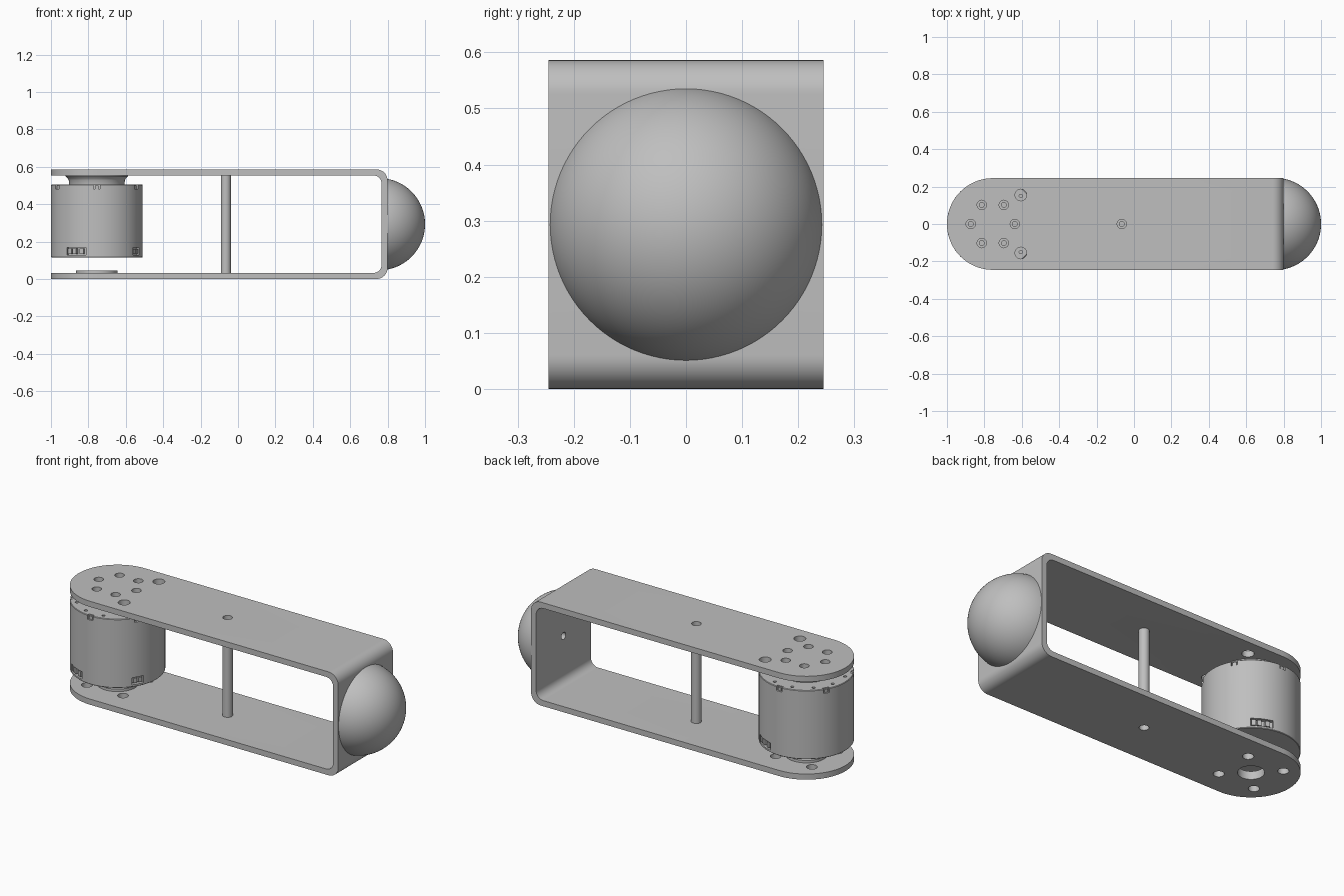
import bpy, bmesh
from math import sin, cos, pi, radians, sqrt
from mathutils import Matrix, Vector

if "Cube" in bpy.data.objects:
    bpy.data.objects.remove(bpy.data.objects["Cube"])

grey = bpy.data.materials.new("plain grey")
GREY = (0.52, 0.52, 0.52, 1)
grey.diffuse_color = GREY
grey.use_nodes = True
grey.node_tree.nodes["Principled BSDF"].inputs["Base Color"].default_value = GREY

AX = -0.755          # motor axis
R = 0.245            # motor radius and half width of the bracket
H = 0.586            # bracket height
T = 0.032            # plate thickness
WALL = 0.80          # outer face of the end wall
PIN_X = -0.065


def finish(bm, name):
    bmesh.ops.recalc_face_normals(bm, faces=bm.faces)
    mesh = bpy.data.meshes.new(name)
    bm.to_mesh(mesh)
    bm.free()
    mesh.materials.append(grey)
    ob = bpy.data.objects.new(name, mesh)
    bpy.context.collection.objects.link(ob)
    return ob


def prism(name, points, direction):
    """Extrude a closed outline along a direction."""
    bm = bmesh.new()
    face = bm.faces.new([bm.verts.new(p) for p in points])
    out = bmesh.ops.extrude_face_region(bm, geom=[face])
    moved = [g for g in out["geom"] if isinstance(g, bmesh.types.BMVert)]
    bmesh.ops.translate(bm, verts=moved, vec=direction)
    return finish(bm, name)


def lathe(name, profile, x, segments=96):
    """Spin an (r, z) profile about a vertical axis at x."""
    bm = bmesh.new()
    verts = [bm.verts.new((x + r, 0, z)) for r, z in profile]
    edges = [bm.edges.new(pair) for pair in zip(verts, verts[1:])]
    bmesh.ops.spin(bm, geom=verts + edges, cent=(x, 0, 0), axis=(0, 0, 1),
                   angle=2 * pi, steps=segments)
    bmesh.ops.remove_doubles(bm, verts=bm.verts, dist=1e-5)
    return finish(bm, name)


def add_rod(bm, x, y, z0, z1, r, segments=32):
    bmesh.ops.create_cone(bm, cap_ends=True, segments=segments, radius1=r, radius2=r,
                          depth=z1 - z0, matrix=Matrix.Translation((x, y, (z0 + z1) / 2)))


def add_box(bm, angle, radius, z, size):
    """Box placed on the motor side at an angle; size is depth, width, height."""
    m = (Matrix.Translation((AX, 0, z)) @ Matrix.Rotation(radians(angle), 4, "Z")
         @ Matrix.Translation((radius, 0, 0)) @ Matrix.Diagonal((*size, 1)))
    bmesh.ops.create_cube(bm, size=1, matrix=m)


def combine(ob, other, operation="DIFFERENCE"):
    mod = ob.modifiers.new("cut", "BOOLEAN")
    mod.operation, mod.solver, mod.object = operation, "EXACT", other
    bpy.context.view_layer.objects.active = ob
    bpy.ops.object.modifier_apply(modifier=mod.name)
    bpy.data.objects.remove(other)


def smooth(ob, angle=30):
    bpy.ops.object.select_all(action="DESELECT")
    ob.select_set(True)
    bpy.context.view_layer.objects.active = ob
    bpy.ops.object.shade_smooth_by_angle(angle=radians(angle))


def arc(cx, cy, r, start, end, steps):
    angles = [radians(start + (end - start) * i / steps) for i in range(steps + 1)]
    return [(cx + r * cos(a), cy + r * sin(a)) for a in angles]


def ring(count, radius, first=0):
    return [(AX + radius * cos(radians(first) + 2 * pi * i / count),
             radius * sin(radians(first) + 2 * pi * i / count)) for i in range(count)]


# U-shaped bracket: bent strip trimmed to a round end
ro, ri = 0.06, 0.045
outer = arc(WALL - ro, ro, ro, -90, 0, 10) + arc(WALL - ro, H - ro, ro, 0, 90, 10)
inner = (arc(WALL - T - ri, H - T - ri, ri, 90, 0, 10)
         + arc(WALL - T - ri, T + ri, ri, 0, -90, 10))
strip = [(-1.1, 0)] + outer + [(-1.1, H), (-1.1, H - T)] + inner + [(-1.1, T)]
bracket = prism("bracket", [(x, -R, z) for x, z in strip], (0, 2 * R, 0))
trim = [(1, -R - 0.01), (1, R + 0.01), (AX, R + 0.01)]
trim = arc(AX, 0, R, 90, 270, 48) + [(1, -R), (1, R)]
combine(bracket, prism("trim", [(x, y * 1.0001, -0.1) for x, y in trim], (0, 0, 0.9)),
        "INTERSECT")

# Bolt, access and cable holes in the bracket
bm = bmesh.new()
for x, y in ring(6, 0.118):
    add_rod(bm, x, y, H - 0.1, H + 0.1, 0.025)
for side in (-1, 1):
    add_rod(bm, -0.605, side * 0.155, H - 0.1, H + 0.1, 0.031)
for x, y in ring(4, 0.16, 45):
    add_rod(bm, x, y, -0.1, 0.1, 0.028)
add_rod(bm, AX, 0, -0.1, 0.1, 0.067, 48)
for z in (0, H):
    add_rod(bm, PIN_X, 0, z - 0.1, z + 0.1, 0.025)
bmesh.ops.create_cone(bm, cap_ends=True, segments=24, radius1=0.02, radius2=0.02, depth=0.1,
                      matrix=Matrix.Translation((WALL, 0, H / 2)) @ Matrix.Rotation(pi / 2, 4, "Y"))
combine(bracket, finish(bm, "bracket_holes"))
smooth(bracket)

# Rounded bumper on the end wall, spun and then laid on its side
rise, base = 1 - WALL, 0.242
ball_r = (rise ** 2 + base ** 2) / (2 * rise)
dip = ball_r - rise
steps = 32
cap = [(0, 0)]
for i in range(steps + 1):
    z = rise * sin(pi / 2 * i / steps)
    cap.append((sqrt(max(ball_r ** 2 - (z + dip) ** 2, 0)), z))
bumper = lathe("bumper_dome", cap, 0)
bumper.data.transform(Matrix.Translation((WALL, 0, H / 2)) @ Matrix.Rotation(pi / 2, 4, "Y"))
smooth(bumper)

# Spacer pin between the plates, with threaded ends
b, t = T, H - T
pin = lathe("spacer_pin", [(0, b + 0.08), (0.013, b + 0.08), (0.013, b), (0.027, b),
                           (0.027, t), (0.013, t), (0.013, t - 0.08), (0, t - 0.08)], PIN_X, 32)
smooth(pin)

# Bearing ring on the lower plate
bearing = lathe("bearing_ring", [(0.067, T), (0.11, T), (0.11, 0.046),
                                 (0.067, 0.046), (0.067, T)], AX)
smooth(bearing)

# Motor housing
housing = lathe("motor_housing", [(0, 0.115), (R - 0.003, 0.115), (R, 0.118), (R, 0.502),
                                  (R - 0.003, 0.505), (0, 0.505)], AX, 128)
bm = bmesh.new()
for i in range(6):
    add_box(bm, 30 + 60 * i, R, 0.495, (0.03, 0.035, 0.03))
for angle in (63, -117):
    add_box(bm, angle, R, 0.148, (0.05, 0.115, 0.042))
add_box(bm, -30, R, 0.148, (0.04, 0.065, 0.04))
for x, y in ring(12, 0.212, 15):
    add_rod(bm, x, y, 0.49, 0.52, 0.009, 16)
combine(housing, finish(bm, "housing_cuts"))
smooth(housing)

# Sockets and clips seated in the housing recesses
bm = bmesh.new()
for angle in (63, -117):
    for shift in (-10, -3, 7):
        add_box(bm, angle + shift, R - 0.014, 0.148, (0.02, 0.022, 0.03))
for shift in (-3, 4):
    add_box(bm, -30 + shift, R - 0.014, 0.148, (0.02, 0.02, 0.026))
for i in range(6):
    add_box(bm, 30 + 60 * i, R - 0.011, 0.491, (0.012, 0.02, 0.018))
finish(bm, "motor_sockets")

# Output flange under the upper plate
flange = lathe("output_flange", [(0, 0.505), (0.148, 0.505), (0.15, 0.528), (0.156, 0.538),
                                 (0.168, 0.549), (0.168, t), (0, t)], AX)
bm = bmesh.new()
for x, y in ring(6, 0.118):
    add_rod(bm, x, y, 0.515, 0.6, 0.013, 24)
combine(flange, finish(bm, "flange_holes"))
smooth(flange)
